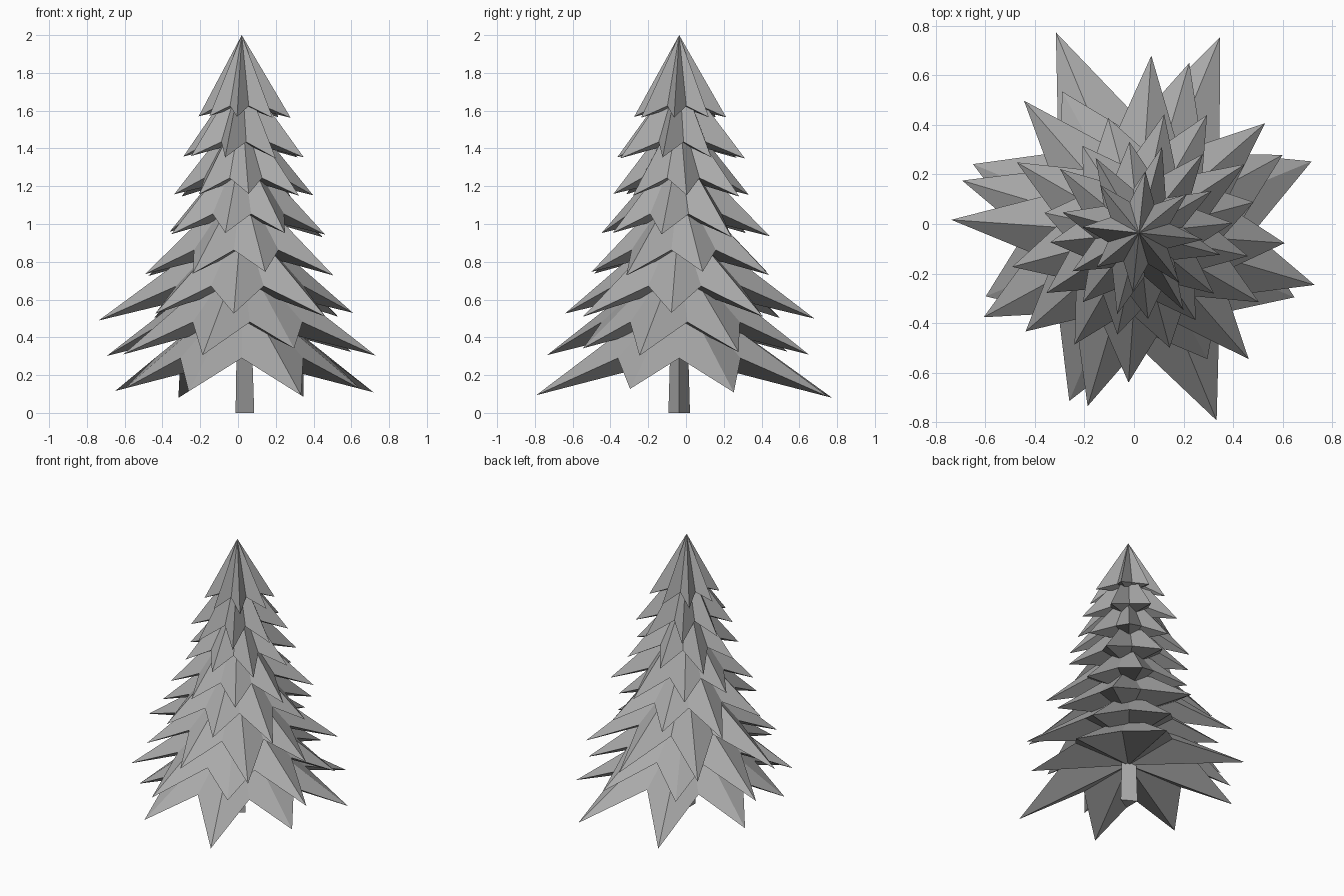
import bpy, bmesh, math

if "Cube" in bpy.data.objects:
    bpy.data.objects.remove(bpy.data.objects["Cube"])

CX, CY = 0.02, -0.036          # trunk axis
SAG = 0.24                     # branch tip drop per unit of reach
STEP = 0.19                    # height between tiers

grey = bpy.data.materials.new("grey")
grey.diffuse_color = (0.4, 0.4, 0.4, 1)
grey.use_nodes = True
grey.node_tree.nodes["Principled BSDF"].inputs["Base Color"].default_value = grey.diffuse_color


def add_object(name, bm):
    bmesh.ops.recalc_face_normals(bm, faces=bm.faces)
    mesh = bpy.data.meshes.new(name)
    bm.to_mesh(mesh)
    bm.free()
    mesh.materials.append(grey)
    obj = bpy.data.objects.new(name, mesh)
    bpy.context.collection.objects.link(obj)


def polar(bm, angle, r, z):
    a = math.radians(angle)
    return bm.verts.new((CX + r * math.cos(a), CY + r * math.sin(a), z))


def star_skirt(name, z, notch, turn, reach):
    """Star-shaped cone: drooping tips alternate with level notches."""
    bm = bmesh.new()
    top = bm.verts.new((CX, CY, z + 0.375))
    under = bm.verts.new((CX, CY, z))
    step = 360 / len(reach)
    ring = []
    for i, r in enumerate(reach):
        ring.append(polar(bm, turn + i * step, r, z - SAG * r))
        ring.append(polar(bm, turn + (i + 0.5) * step, notch, z))
    for a, b in zip(ring, ring[1:] + ring[:1]):
        bm.faces.new((top, a, b))
        bm.faces.new((under, b, a))
    add_object(name, bm)


# Branch tiers from bottom to top: rotation, reach of each tip
tiers = [
    (22.5, (.755, .857, .877, .726, .67, .735, .82, .68)),
    (28.5, (.66, .716, .65, .745, .714, .73, .58, .74)),
    (-4, (.59, .676, .718, .708, .76, .607, .606, .676)),
    (15, (.48, .55, .48, .57, .53, .52, .48, .56)),
    (33, (.51, .49, .42, .39, .445, .42, .42, .45)),
    (6, (.38, .41, .37, .41, .36, .36, .35, .39)),
    (30, (.34, .36, .35, .32, .31, .34, .36, .34)),
    (-6, (.26, .25, .25, .25, .23, .22, .24, .26)),
]
for i, (turn, reach) in enumerate(tiers):
    star_skirt(f"branch_tier_{i + 1}", 0.29 + STEP * i + 0.005 * i / 7,
               0.46 - 0.047 * i, turn, reach)

# Three-sided tapering trunk
bm = bmesh.new()
tip = bm.verts.new((CX, CY, 1.99))
base = [polar(bm, a, 0.066, 0) for a in (0, 120, 240)]
bm.faces.new(base)
for a, b in zip(base, base[1:] + base[:1]):
    bm.faces.new((a, b, tip))
add_object("trunk", bm)
